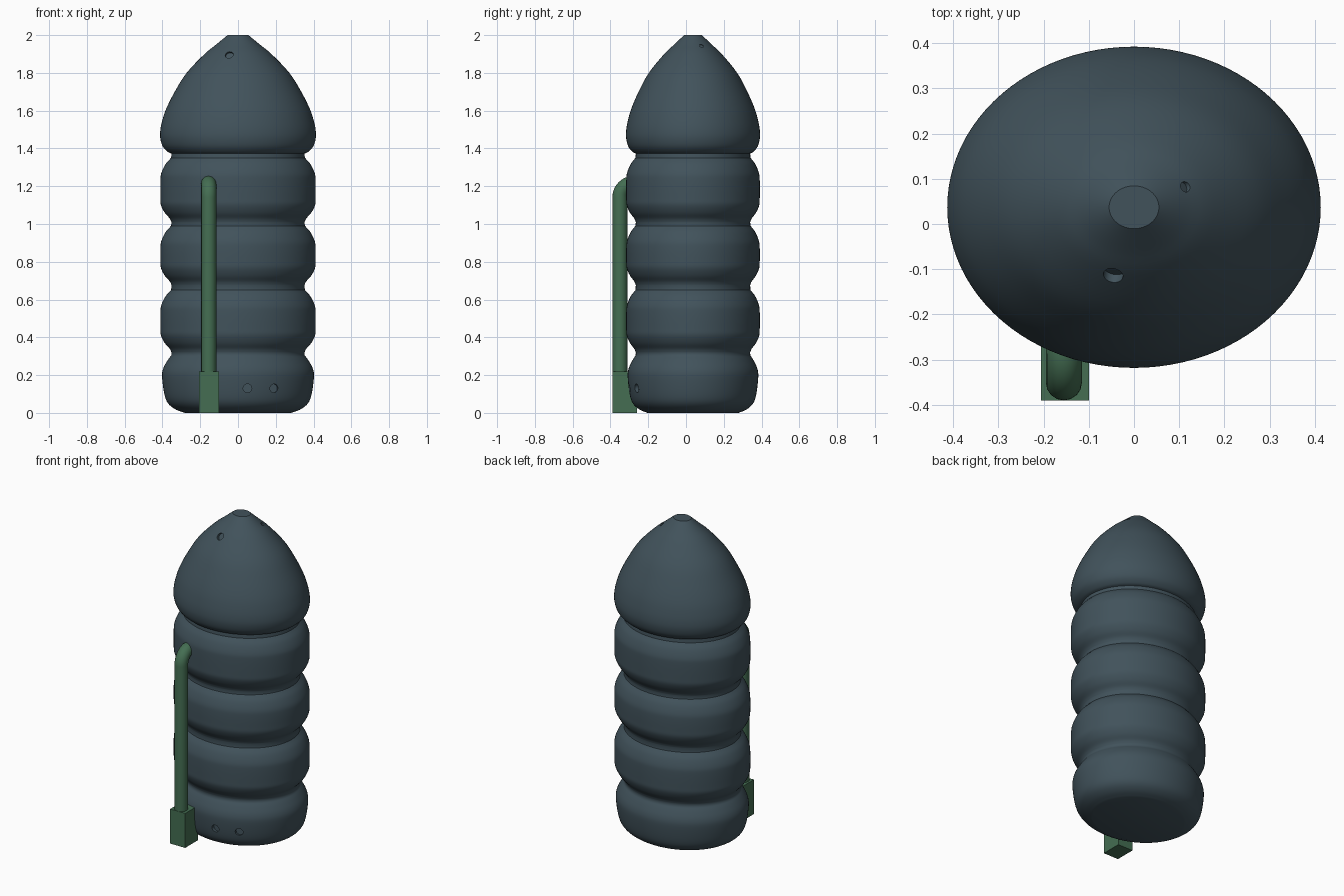
import bpy, bmesh, math
from mathutils import Vector

cube = bpy.data.objects.get("Cube")
if cube:
    bpy.data.objects.remove(cube, do_unlink=True)

CENTRE_Y, SQUASH, SIDES = 0.037, 0.86, 96


def material(name, colour):
    mat = bpy.data.materials.new(name)
    mat.use_nodes = True
    mat.diffuse_color = (*colour, 1)
    mat.node_tree.nodes["Principled BSDF"].inputs["Base Color"].default_value = (*colour, 1)
    return mat


slate = material("slate blue grey", (0.053, 0.085, 0.105))
green = material("dull green", (0.058, 0.155, 0.085))


def add(name, bm, mat):
    bmesh.ops.recalc_face_normals(bm, faces=bm.faces)
    mesh = bpy.data.meshes.new(name)
    bm.to_mesh(mesh)
    bm.free()
    obj = bpy.data.objects.new(name, mesh)
    bpy.context.collection.objects.link(obj)
    mesh.materials.append(mat)
    return obj


def smooth(obj, degrees):
    bpy.ops.object.select_all(action="DESELECT")
    obj.select_set(True)
    bpy.context.view_layer.objects.active = obj
    bpy.ops.object.shade_smooth_by_angle(angle=math.radians(degrees))


def spline(points, steps=4):
    """Smooth curve through the given profile points."""
    p = [Vector(q) for q in points]
    p = [2 * p[0] - p[1]] + p + [2 * p[-1] - p[-2]]
    out = []
    for a, b, c, d in zip(p, p[1:], p[2:], p[3:]):
        for i in range(steps):
            t = i / steps
            out.append(0.5 * (2 * b + (c - a) * t + (2 * a - 5 * b + 4 * c - d) * t * t
                              + (3 * b - a - 3 * c + d) * t ** 3))
    return out + [p[-2]]


def lower_lip(z):
    return [(0.352, z), (0.362, z + 0.02), (0.388, z + 0.05), (0.408, z + 0.09), (0.411, z + 0.13)]


def upper_lip(z):
    return [(0.411, z - 0.12), (0.406, z - 0.08), (0.385, z - 0.035), (0.362, z - 0.008), (0.354, z)]


# Profile: rounded base, three bulging rings, pointed nose
profile = spline([(0.28, 0), (0.33, 0.018), (0.37, 0.05), (0.39, 0.1), (0.402, 0.19),
                  (0.396, 0.235), (0.375, 0.275), (0.353, 0.305)])
for low, high in ((0.32, 0.65), (0.677, 0.99), (1.01, 1.35)):
    profile += spline(lower_lip(low) + upper_lip(high))
profile += spline([(0.352, 1.373), (0.372, 1.382), (0.398, 1.41), (0.411, 1.45), (0.412, 1.49),
                   (0.403, 1.54), (0.38, 1.61), (0.335, 1.7), (0.272, 1.8), (0.177, 1.9),
                   (0.116, 1.95), (0.055, 2.0)])

# Body turned from the profile with an oval section
bm = bmesh.new()
rings = []
for r, z in profile:
    angles = [math.tau * i / SIDES for i in range(SIDES)]
    rings.append([bm.verts.new((r * math.cos(a), CENTRE_Y + SQUASH * r * math.sin(a), z)) for a in angles])
for a, b in zip(rings, rings[1:]):
    for i in range(SIDES):
        j = (i + 1) % SIDES
        bm.faces.new((a[i], a[j], b[j], b[i]))
bm.faces.new(rings[0])
bm.faces.new(rings[-1])
body = add("ribbed_body", bm, slate)

# Small round sockets sunk into the body
for x, y, z, radius, direction in ((0.05, -0.295, 0.13, 0.023, (0, -1, 0)),
                                   (0.19, -0.26, 0.13, 0.023, (0.3, -1, 0)),
                                   (-0.046, -0.113, 1.895, 0.022, (-0.2, -1, 0.6)),
                                   (0.12, 0.085, 1.948, 0.012, (1, 0.4, 0.8))):
    bm = bmesh.new()
    bmesh.ops.create_cone(bm, cap_ends=True, segments=20, radius1=radius, radius2=radius, depth=0.03)
    cutter = add("socket_cutter", bm, slate)
    cutter.hide_render = True
    cutter.location = (x, y, z)
    cutter.rotation_euler = Vector(direction).to_track_quat("Z", "Y").to_euler()
    bpy.context.view_layer.objects.active = body
    cut = body.modifiers.new("socket", "BOOLEAN")
    cut.operation, cut.solver, cut.object = "DIFFERENCE", "EXACT", cutter
    bpy.ops.object.modifier_apply(modifier=cut.name)
    bpy.data.objects.remove(cutter, do_unlink=True)
smooth(body, 35)

# Box at the foot of the pipe
bm = bmesh.new()
bmesh.ops.create_cube(bm, size=1)
bmesh.ops.scale(bm, vec=(0.106, 0.13, 0.22), verts=bm.verts)
bmesh.ops.translate(bm, vec=(-0.153, -0.325, 0.11), verts=bm.verts)
add("pipe_box", bm, green)

# Pipe rising from the box and bending into the body
bend = 0.075
path = [(-0.155, -0.35, 0.2)]
for i in range(13):
    a = math.pi / 2 * i / 12
    path.append((-0.155, -0.35 + bend * (1 - math.cos(a)), 1.14 + bend * math.sin(a)))
path.append((-0.155, -0.2, 1.14 + bend))
curve = bpy.data.curves.new("pipe", "CURVE")
curve.dimensions = "3D"
curve.bevel_depth, curve.bevel_resolution, curve.use_fill_caps = 0.04, 6, True
line = curve.splines.new("POLY")
line.points.add(len(path) - 1)
for point, co in zip(line.points, path):
    point.co = (*co, 1)
pipe = bpy.data.objects.new("pipe", curve)
bpy.context.collection.objects.link(pipe)
curve.materials.append(green)
bpy.ops.object.select_all(action="DESELECT")
pipe.select_set(True)
bpy.context.view_layer.objects.active = pipe
bpy.ops.object.convert(target="MESH")
smooth(pipe, 40)
